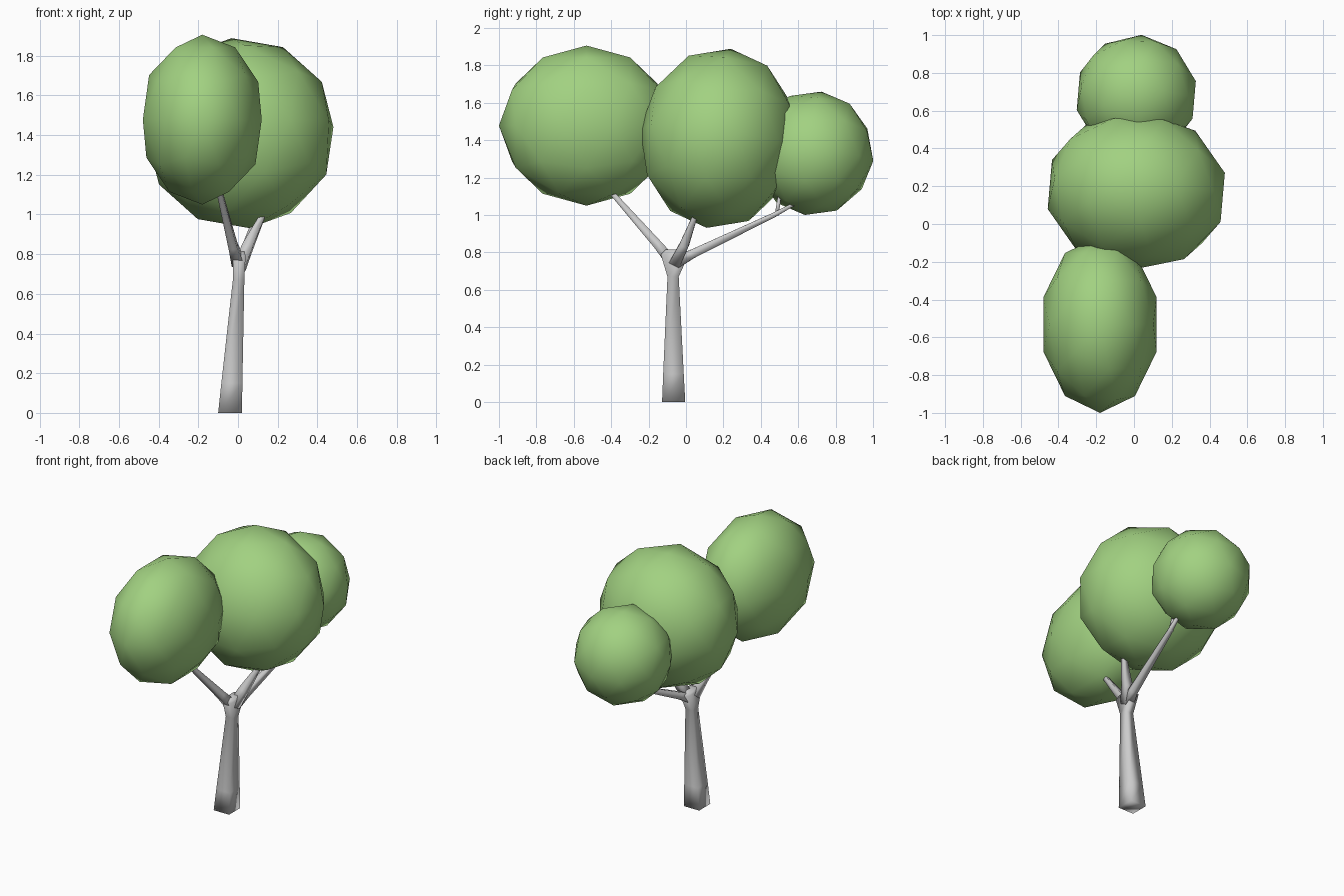
import bpy
import bmesh
from math import radians
from mathutils import Vector, Matrix

if "Cube" in bpy.data.objects:
    bpy.data.objects.remove(bpy.data.objects["Cube"])

# Leaf colour
green = bpy.data.materials.new("leaf_green")
green.diffuse_color = (0.36, 0.64, 0.22, 1)
green.use_nodes = True
green.node_tree.nodes["Principled BSDF"].inputs["Base Color"].default_value = green.diffuse_color


def add_object(name, bm, material=None):
    bmesh.ops.recalc_face_normals(bm, faces=bm.faces)
    mesh = bpy.data.meshes.new(name)
    bm.to_mesh(mesh)
    bm.free()
    ob = bpy.data.objects.new(name, mesh)
    bpy.context.collection.objects.link(ob)
    if material:
        mesh.materials.append(material)
    for p in mesh.polygons:
        p.use_smooth = True
    return ob


def leaf_ball(name, centre, radii, tilt=(0, 0, 0)):
    """Low-poly leaf clump with baked-in radii and tilt."""
    bm = bmesh.new()
    bmesh.ops.create_icosphere(bm, subdivisions=2, radius=1)
    rot = Matrix.Rotation(radians(tilt[0]), 4, 'X') @ \
        Matrix.Rotation(radians(tilt[1]), 4, 'Y') @ \
        Matrix.Rotation(radians(tilt[2]), 4, 'Z')
    m = Matrix.Translation(centre) @ rot @ Matrix.Diagonal((*radii, 1))
    bmesh.ops.transform(bm, matrix=m, verts=bm.verts)
    return add_object(name, bm, green)


def limb(name, rings, level=False):
    """Four-sided tapered limb through rings of (x, y, z, half_x, half_y)."""
    bm = bmesh.new()
    pts = [Vector(r[:3]) for r in rings]
    loops = []
    for i, r in enumerate(rings):
        d = (pts[min(i + 1, len(pts) - 1)] - pts[max(i - 1, 0)]).normalized()
        if level:
            u, v = Vector((1, 0, 0)), Vector((0, 1, 0))
        else:
            u = (Vector((1, 0, 0)) - d * d.x).normalized()
            v = d.cross(u)
        loops.append([bm.verts.new(pts[i] + u * a * r[3] + v * b * r[4])
                      for a, b in ((-1, -1), (1, -1), (1, 1), (-1, 1))])
    for lo, hi in zip(loops, loops[1:]):
        for k in range(4):
            n = (k + 1) % 4
            bm.faces.new((lo[k], lo[n], hi[n], hi[k]))
    bm.faces.new(loops[0][::-1])
    bm.faces.new(loops[-1])
    ob = add_object(name, bm)
    return ob


# Trunk flaring into the fork
limb("trunk", [(-0.04, -0.066, 0.0, 0.06, 0.062),
               (-0.031, -0.067, 0.15, 0.053, 0.055),
               (0.003, -0.069, 0.67, 0.029, 0.030),
               (0.006, -0.06, 0.79, 0.032, 0.075),
               (0.008, -0.065, 0.815, 0.025, 0.045)], level=True)

# Branches reaching into the leaves
limb("front_branch", [(0.0, -0.085, 0.76, 0.032, 0.030),
                      (-0.025, -0.15, 0.84, 0.022, 0.024),
                      (-0.09, -0.38, 1.10, 0.014, 0.014),
                      (-0.11, -0.43, 1.16, 0.013, 0.013)])
limb("middle_branch", [(0.01, -0.06, 0.74, 0.030, 0.030),
                       (0.05, -0.01, 0.84, 0.027, 0.025),
                       (0.12, 0.045, 0.985, 0.014, 0.014),
                       (0.13, 0.06, 1.03, 0.012, 0.012)])
limb("back_branch", [(0.01, -0.05, 0.75, 0.030, 0.034),
                     (0.03, 0.03, 0.79, 0.022, 0.024),
                     (0.10, 0.47, 1.0, 0.013, 0.013),
                     (0.12, 0.58, 1.06, 0.009, 0.009)])
limb("back_twig", [(0.10, 0.485, 1.0, 0.011, 0.011),
                   (0.09, 0.50, 1.10, 0.009, 0.009)])

# Three leaf clumps
leaf_ball("front_leaves", (-0.18, -0.532, 1.478), (0.315, 0.468, 0.428))
leaf_ball("middle_leaves", (0.012, 0.175, 1.41), (0.485, 0.425, 0.485),
          (-7.7, -5.3, -5))
leaf_ball("back_leaves", (0.012, 0.68, 1.33), (0.325, 0.325, 0.334),
          (-7.7, -5.3, -5))
